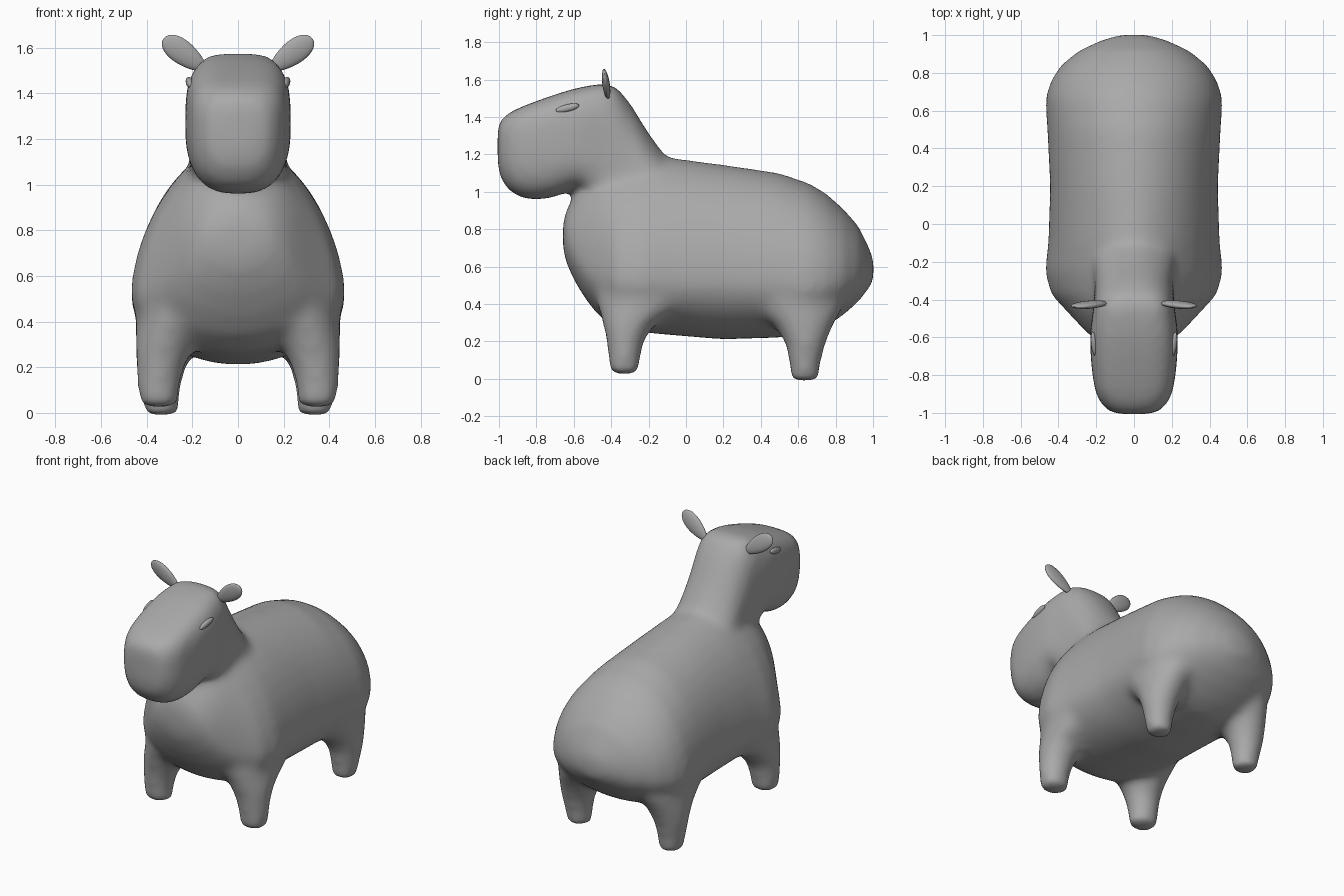
import bpy
import bmesh
from math import sin, cos, pi, radians
from mathutils import Matrix

cube = bpy.data.objects.get("Cube")
if cube:
    bpy.data.objects.remove(cube, do_unlink=True)

grey = bpy.data.materials.new("plain grey")
grey.use_nodes = True
COLOUR = (0.4, 0.4, 0.4, 1)
grey.diffuse_color = COLOUR
grey.node_tree.nodes["Principled BSDF"].inputs["Base Color"].default_value = COLOUR


def power(v, p):
    return (abs(v) ** p) * (1 if v >= 0 else -1)


def skin(bm, rings):
    """Bridge a list of closed rings and cap both ends."""
    rows = [[bm.verts.new(p) for p in ring] for ring in rings]
    n = len(rows[0])
    for a, b in zip(rows, rows[1:]):
        for i in range(n):
            j = (i + 1) % n
            bm.faces.new((a[i], a[j], b[j], b[i]))
    bm.faces.new(rows[0])
    bm.faces.new(rows[-1])


def upright_ring(y, low, mid, high, width, p_top, p_low, n=40):
    """Cross-section facing y, with separate roundness above and below."""
    ring = []
    for i in range(n):
        c, s = cos(2 * pi * i / n), sin(2 * pi * i / n)
        p = p_top if s >= 0 else p_low
        reach = (high - mid) if s >= 0 else (mid - low)
        ring.append((width * power(c, p), y, mid + reach * power(s, p)))
    return ring


def flat_ring(x, y, z, rx, ry, n=24):
    return [(x + rx * cos(2 * pi * i / n), y + ry * sin(2 * pi * i / n), z)
            for i in range(n)]


def make(name, bm):
    bmesh.ops.recalc_face_normals(bm, faces=bm.faces)
    mesh = bpy.data.meshes.new(name)
    bm.to_mesh(mesh)
    bm.free()
    mesh.materials.append(grey)
    ob = bpy.data.objects.new(name, mesh)
    bpy.context.collection.objects.link(ob)
    mesh.shade_smooth()
    return ob


bm = bmesh.new()

# Torso: y, underside, widest height, back, half width, upper roundness
torso = [
    (1.003, .52, .58, .64, .07, 1), (.975, .48, .57, .71, .17, 1),
    (.92, .41, .55, .82, .29, 1), (.84, .34, .53, .91, .39, 1),
    (.75, .28, .51, .99, .445, 1), (.66, .24, .5, 1.045, .47, 1),
    (.5, .22, .52, 1.1, .46, 1), (.2, .21, .54, 1.145, .445, 1.03),
    (-.1, .235, .53, 1.185, .455, 1.1), (-.25, .25, .52, 1.19, .472, 1.18),
    (-.37, .27, .52, 1.18, .442, 1.2), (-.47, .34, .55, 1.15, .35, 1.1),
    (-.54, .43, .6, 1.07, .285, 1), (-.6, .53, .68, .98, .225, 1),
    (-.64, .62, .75, .9, .16, 1), (-.658, .69, .77, .84, .09, 1),
]
skin(bm, [upright_ring(*s, 1) for s in torso])

# Neck and head: y, jaw, widest height, crown, half width, upper roundness
head = [
    (-.1, .8, .95, 1.18, .25, 1.3), (-.2, .8, 1.0, 1.315, .225, 1.05),
    (-.3, .8, 1.05, 1.475, .21, .8), (-.37, .85, 1.12, 1.558, .21, .6),
    (-.44, .9, 1.2, 1.58, .215, .5), (-.56, 1.02, 1.25, 1.56, .232, .55),
    (-.62, 1.005, 1.25, 1.545, .232, .55), (-.7, .972, 1.25, 1.52, .23, .55),
    (-.8, .955, 1.25, 1.485, .22, .55), (-.89, .97, 1.25, 1.45, .205, .55),
    (-.95, 1.01, 1.25, 1.42, .175, .6), (-.99, 1.07, 1.25, 1.385, .135, .6),
    (-1.007, 1.14, 1.25, 1.35, .08, .7),
]
skin(bm, [upright_ring(*s, .72) for s in head])

# Legs flare broadly into the flanks: x, y, z, x radius, y radius
front_leg = [(.345, -.33, .025, .085, .08), (.35, -.33, .1, .09, .085),
             (.34, -.325, .2, .105, .1), (.32, -.305, .29, .13, .14),
             (.29, -.24, .38, .158, .23), (.25, -.19, .48, .2, .3)]
back_leg = [(.335, .635, -.01, .075, .075), (.34, .635, .08, .085, .085),
            (.34, .64, .18, .105, .105), (.32, .63, .28, .13, .155),
            (.29, .59, .38, .158, .25), (.25, .54, .48, .2, .32)]
for side in (-1, 1):
    for leg in (front_leg, back_leg):
        skin(bm, [flat_ring(side * x, *rest) for x, *rest in leg])

# Fuse the parts into one soft body
body = make("body", bm)
remesh = body.modifiers.new("fuse", 'REMESH')
remesh.mode = 'VOXEL'
remesh.voxel_size = 0.022
remesh.use_smooth_shade = True
soften = body.modifiers.new("soften", 'SMOOTH')
soften.factor = 0.5
soften.iterations = 18

for side, label in ((1, "left"), (-1, "right")):
    # Ear: flattened paddle, narrow at the root and blunt at the tip
    bm = bmesh.new()
    bmesh.ops.create_uvsphere(bm, u_segments=20, v_segments=14, radius=1)
    for v in bm.verts:
        v.co.x *= .052 * (1 + .25 * v.co.z)
        v.co.y *= .02
        v.co.z *= .115
    place = (Matrix.Translation((side * .234, -.427, 1.572))
             @ Matrix.Rotation(radians(8), 4, 'X')
             @ Matrix.Rotation(side * radians(53), 4, 'Y'))
    bm.transform(place)
    make(label + "_ear", bm)

    # Eye: slim almond lying along the side of the head
    bm = bmesh.new()
    bmesh.ops.create_uvsphere(bm, u_segments=16, v_segments=10, radius=1)
    bm.transform(Matrix.Translation((side * .212, -.635, 1.447))
                 @ Matrix.Rotation(radians(14), 4, 'X')
                 @ Matrix.Rotation(side * radians(-6), 4, 'Z')
                 @ Matrix.Diagonal((.016, .066, .02, 1)))
    make(label + "_eye", bm)
